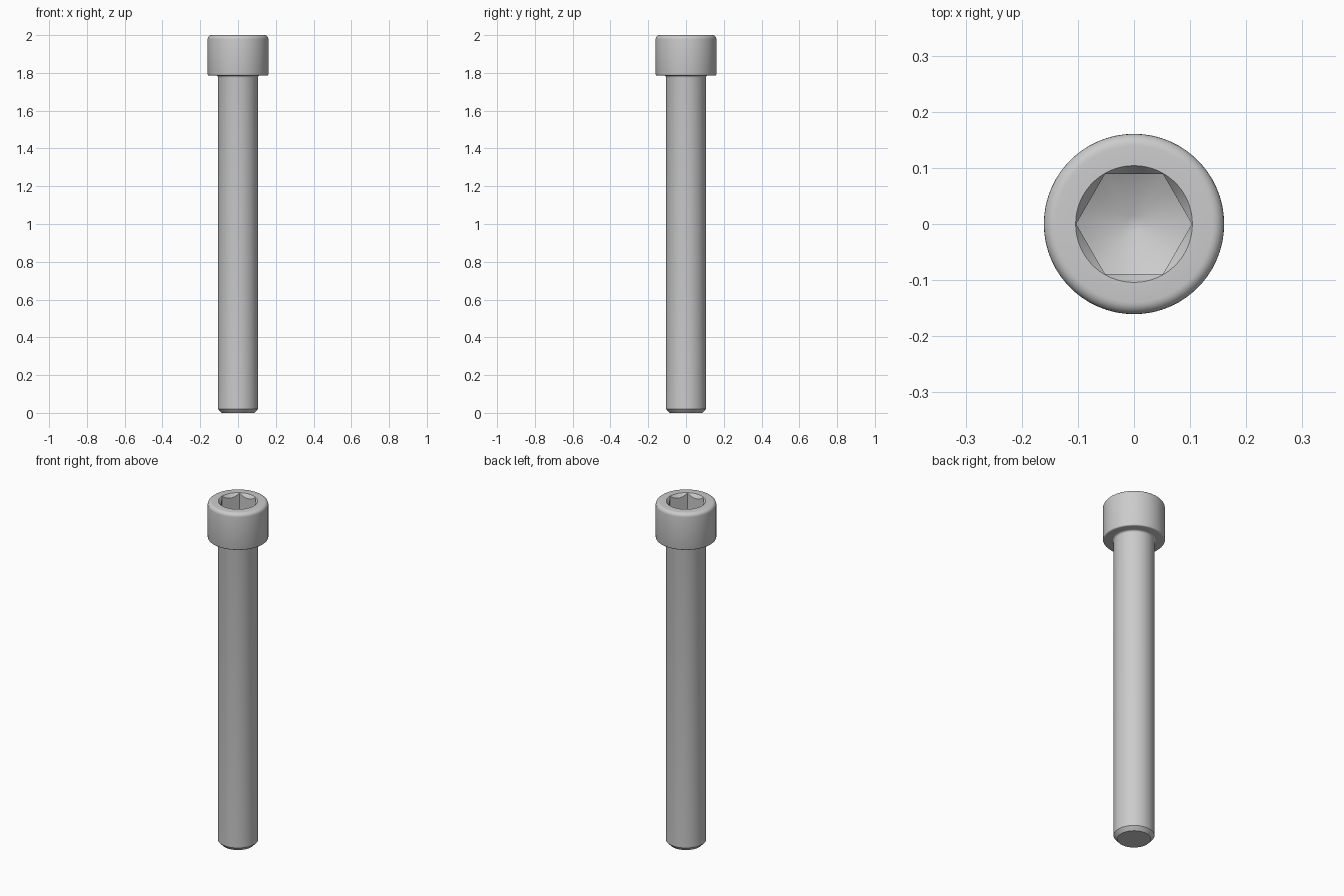
import bpy, bmesh, math
from math import pi, cos, sin, radians

cube = bpy.data.objects.get("Cube")
if cube:
    bpy.data.objects.remove(cube, do_unlink=True)

SEGMENTS = 60            # multiple of six, so hexagon corners land on vertices
HEAD_R, HEAD_BOTTOM, TOP = 0.1607, 1.786, 2.0
SHANK_R, FILLET = 0.106, 0.011
APOTHEM = 0.0893         # half the hexagon's width across flats
CORNER = APOTHEM / cos(pi / 6)
SOCKET_Z = 1.893         # floor height at the flats

steel = bpy.data.materials.new("steel_grey")
steel.use_nodes = True
grey = (0.6, 0.6, 0.6, 1)
steel.diffuse_color = grey
steel.node_tree.nodes["Principled BSDF"].inputs["Base Color"].default_value = grey


def arc(cr, cz, radius, start, end, steps=5):
    """Profile points (radius, height) along an arc."""
    angles = [radians(start + (end - start) * i / steps) for i in range(steps + 1)]
    return [(cr + radius * cos(a), cz + radius * sin(a)) for a in angles]


def lathe(name, profile, cap_start=False, cap_end=False):
    """Sweep profile(angle) -> [(radius, height)] around the z axis."""
    bm = bmesh.new()
    columns = []
    for i in range(SEGMENTS):
        a = 2 * pi * i / SEGMENTS
        columns.append([bm.verts.new((r * cos(a), r * sin(a), z)) for r, z in profile(a)])
    for i, col in enumerate(columns):
        nxt = columns[(i + 1) % SEGMENTS]
        for j in range(len(col) - 1):
            bm.faces.new((col[j], nxt[j], nxt[j + 1], col[j + 1]))
    if cap_start:
        bm.faces.new([c[0] for c in reversed(columns)])
    if cap_end:
        bm.faces.new([c[-1] for c in columns])
    mesh = bpy.data.meshes.new(name)
    bm.to_mesh(mesh)
    bm.free()
    mesh.materials.append(steel)
    obj = bpy.data.objects.new(name, mesh)
    bpy.context.collection.objects.link(obj)
    bpy.ops.object.select_all(action='DESELECT')
    obj.select_set(True)
    bpy.context.view_layer.objects.active = obj
    bpy.ops.object.shade_smooth_by_angle(angle=radians(32))
    return obj


def shank_profile(angle):
    # chamfered tip, straight shank, fillet flaring out under the head
    flare = arc(SHANK_R + FILLET, HEAD_BOTTOM - FILLET, FILLET, 180, 90, 4)
    return [(0.087, 0), (SHANK_R, 0.021)] + flare


def head_profile(angle):
    # hexagon radius at this angle
    off = (angle % (pi / 3)) - pi / 6
    hex_r = APOTHEM / cos(off)
    edge, top_round = 0.007, 0.021
    outside = [(SHANK_R + FILLET, HEAD_BOTTOM)]
    outside += arc(HEAD_R - edge, HEAD_BOTTOM + edge, edge, -90, 0, 3)
    outside += arc(HEAD_R - top_round, TOP - top_round, top_round, 0, 90, 6)
    # round countersink scalloping the hexagon, straight walls, conical floor
    rim_r = CORNER + 0.001
    slope = math.tan(radians(30))
    floor = lambda r: SOCKET_Z - (APOTHEM - r) * slope
    socket = [(rim_r, TOP), (hex_r, TOP - (rim_r - hex_r) * 1.4),
              (hex_r, floor(hex_r)), (0.015, floor(0.015))]
    return outside + socket


lathe("shank", shank_profile, cap_start=True)
lathe("socket_head", head_profile, cap_end=True)
